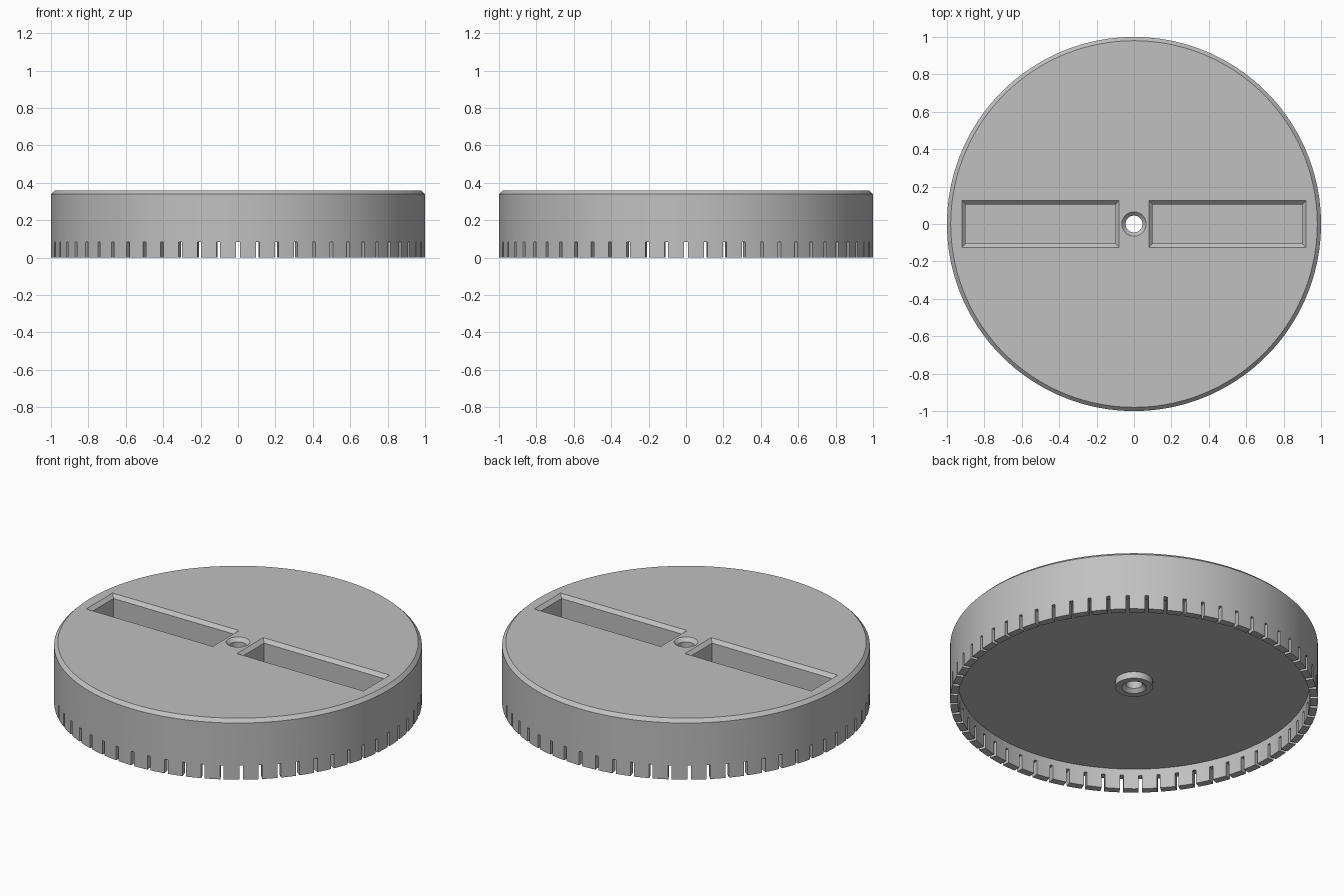
import bpy, bmesh, math
from mathutils import Matrix, Vector

cube = bpy.data.objects.get("Cube")
if cube:
    bpy.data.objects.remove(cube, do_unlink=True)

grey = bpy.data.materials.new("light grey")
grey.use_nodes = True
colour = (0.53, 0.53, 0.53, 1)
grey.diffuse_color = colour
grey.node_tree.nodes["Principled BSDF"].inputs["Base Color"].default_value = colour


def make_object(name, bm):
    bmesh.ops.recalc_face_normals(bm, faces=bm.faces)
    mesh = bpy.data.meshes.new(name)
    bm.to_mesh(mesh)
    bm.free()
    mesh.materials.append(grey)
    obj = bpy.data.objects.new(name, mesh)
    bpy.context.collection.objects.link(obj)
    return obj


def lathe(name, profile, steps):
    bm = bmesh.new()
    verts = [bm.verts.new((r, 0, z)) for r, z in profile]
    edges = [bm.edges.new((a, b)) for a, b in zip(verts, verts[1:] + verts[:1])]
    bmesh.ops.spin(bm, geom=verts + edges, cent=(0, 0, 0), axis=(0, 0, 1),
                   angle=math.tau, steps=steps, use_merge=True)
    bmesh.ops.remove_doubles(bm, verts=bm.verts, dist=1e-5)
    return make_object(name, bm)


def cut(obj, cutter):
    cutter.hide_render = True
    mod = obj.modifiers.new(cutter.name, 'BOOLEAN')
    mod.operation = 'DIFFERENCE'
    mod.solver = 'EXACT'
    mod.object = cutter
    bpy.context.view_layer.objects.active = obj
    bpy.ops.object.modifier_apply(modifier=mod.name)
    bpy.data.objects.remove(cutter, do_unlink=True)


# Chamfered cap with thin skirt, central bore and boss underneath
TOP, CHAMFER = 0.36, 0.02
cap = lathe("slotted_cap", [
    (0.045, TOP - CHAMFER), (0.065, TOP), (0.98, TOP), (1, TOP - CHAMFER),
    (1, 0), (0.958, 0), (0.958, 0.123), (0.102, 0.123),
    (0.102, 0.083), (0.065, 0.083), (0.045, 0.103)], 180)

# Ring of narrow slots through the skirt
SLOTS, SLOT_TOP = 60, 0.084
bm = bmesh.new()
for i in range(SLOTS):
    bmesh.ops.create_cube(bm, size=1, matrix=(
        Matrix.Rotation(i * math.tau / SLOTS, 4, 'Z')
        @ Matrix.Translation((1, 0, SLOT_TOP - 0.1))
        @ Matrix.Diagonal((0.2, 0.019, 0.2, 1))))
cut(cap, make_object("slot_cutter", bm))

# Two rectangular pockets with chamfered mouths
FLOOR = 0.16
bm = bmesh.new()
for side in (-1, 1):
    rings = []
    for z, grow in ((FLOOR, 0), (TOP - CHAMFER, 0), (TOP + CHAMFER, 2 * CHAMFER)):
        hx, hy = 0.4 + grow, 0.105 + grow
        rings.append([bm.verts.new(Vector((side * 0.5 + sx * hx, sy * hy, z)))
                      for sx, sy in ((-1, -1), (1, -1), (1, 1), (-1, 1))])
    bm.faces.new(rings[0])
    bm.faces.new(rings[-1])
    for low, high in zip(rings, rings[1:]):
        for i in range(4):
            j = (i + 1) % 4
            bm.faces.new((low[i], low[j], high[j], high[i]))
cut(cap, make_object("pocket_cutter", bm))

# Smooth round walls, crisp chamfers
bpy.ops.object.select_all(action='DESELECT')
cap.select_set(True)
bpy.context.view_layer.objects.active = cap
bpy.ops.object.shade_smooth_by_angle(angle=math.radians(25))
